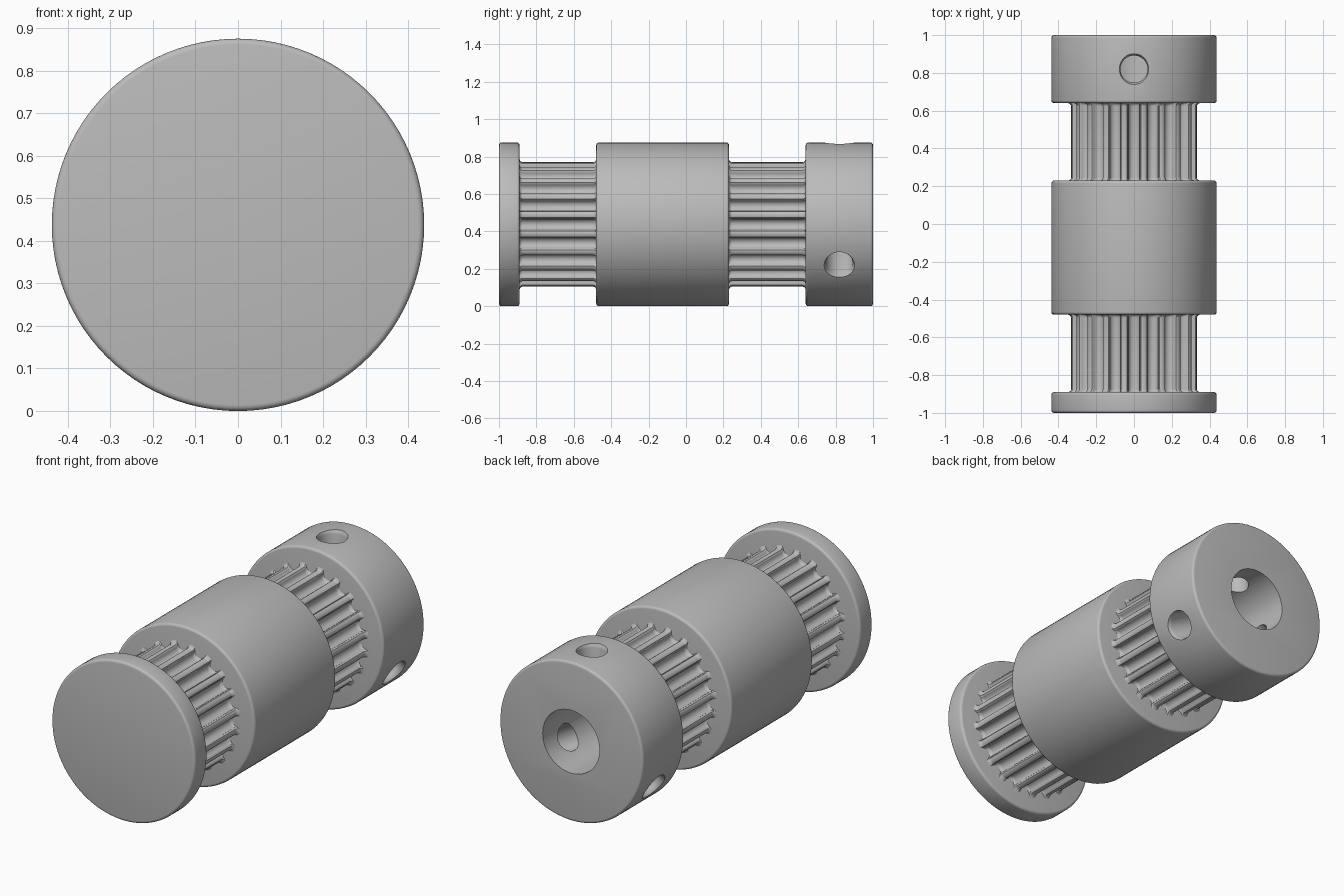
import bpy, bmesh, math
from mathutils import Matrix, Vector

R = 0.4375           # flange radius, also the height of the axis
TEETH = 20
TIP, FLOOR, GROOVE = 0.333, 0.292, 0.03
BORE = 0.173
EDGE = 0.014

cube = bpy.data.objects.get("Cube")
if cube:
    bpy.data.objects.remove(cube, do_unlink=True)

metal = bpy.data.materials.new("light grey metal")
metal.use_nodes = True
colour = (0.5, 0.5, 0.5, 1)
metal.diffuse_color = colour
metal.node_tree.nodes["Principled BSDF"].inputs["Base Color"].default_value = colour


def circle(r, n=96):
    return [(r * math.sin(2 * math.pi * i / n), r * math.cos(2 * math.pi * i / n)) for i in range(n)]


def loft(name, sections, matrix=Matrix.Translation((0, 0, R))):
    """Closed solid through (y, outline) sections along the y axis."""
    bm = bmesh.new()
    rings = [[bm.verts.new((x, y, z)) for x, z in outline] for y, outline in sections]
    n = len(rings[0])
    for a, b in zip(rings, rings[1:]):
        for i in range(n):
            j = (i + 1) % n
            bm.faces.new((a[i], a[j], b[j], b[i]))
    bm.faces.new(rings[0])
    bm.faces.new(rings[-1])
    bmesh.ops.recalc_face_normals(bm, faces=bm.faces)
    bm.transform(matrix)
    mesh = bpy.data.meshes.new(name)
    bm.to_mesh(mesh)
    bm.free()
    mesh.materials.append(metal)
    obj = bpy.data.objects.new(name, mesh)
    bpy.context.collection.objects.link(obj)
    return obj


def drum(name, y0, y1):
    """Disc with rounded rims."""
    steps = [math.pi / 2 * k / 4 for k in range(5)]
    rim = [(EDGE * (1 - math.sin(a)), R - EDGE * (1 - math.cos(a))) for a in reversed(steps)]
    profile = [(y0 + d, r) for d, r in reversed(rim)][::-1]
    profile = sorted(profile) + sorted((y1 - d, r) for d, r in rim)
    return loft(name, [(y, circle(r)) for y, r in profile])


def tooth_outline():
    """Belt pulley outline: narrow lands between round-bottomed grooves."""
    shape = [(-0.044, TIP), (-0.036, TIP - 0.003), (-0.031, TIP - 0.012)]
    for k in range(9):
        a = math.pi * k / 8
        shape.append((-GROOVE * math.cos(a), FLOOR + GROOVE * (1 - math.sin(a))))
    shape += [(-x, r) for x, r in reversed(shape[:3])]
    points = []
    for t in range(TEETH):
        c, s = math.cos(2 * math.pi * t / TEETH), math.sin(2 * math.pi * t / TEETH)
        points += [(x * c + z * s, z * c - x * s) for x, z in shape]
    return points


def toothed_section(name, y0, y1):
    """Toothed barrel that flares slightly where it meets the flanges."""
    base = tooth_outline()
    flare = [(-0.01, 1.045), (0, 1.045), (0.004, 1.02), (0.009, 1.006), (0.016, 1)]
    ends = [(y0 + d, f) for d, f in flare] + [(y1 - d, f) for d, f in reversed(flare)]
    return loft(name, [(y, [(x * f, z * f) for x, z in base]) for y, f in ends])


def cut(obj, cutter):
    mod = obj.modifiers.new("cut", "BOOLEAN")
    mod.operation = "DIFFERENCE"
    mod.solver = "EXACT"
    mod.object = cutter
    bpy.context.view_layer.objects.active = obj
    bpy.ops.object.modifier_apply(modifier=mod.name)


# Main parts, front to back
front_flange = drum("front_flange", -1, -0.89)
front_teeth = toothed_section("front_teeth", -0.89, -0.48)
middle_drum = drum("middle_drum", -0.48, 0.23)
rear_teeth = toothed_section("rear_teeth", 0.23, 0.64)
rear_hub = drum("rear_hub", 0.64, 1)
parts = [front_flange, front_teeth, middle_drum, rear_teeth, rear_hub]

# Blind shaft bore from the back
bore = loft("bore_cutter", [(-0.3, circle(BORE, 64)), (1.1, circle(BORE, 64))])
for part in (middle_drum, rear_teeth, rear_hub):
    cut(part, bore)
cutters = [bore]

# Three radial set screw holes with softened mouths
hole_profile = [(0.05, 0.072), (0.415, 0.072), (0.425, 0.075), (0.44, 0.083), (0.48, 0.105)]
for k in range(3):
    place = (Matrix.Translation((0, 0.82, R)) @ Matrix.Rotation(math.radians(120 * k), 4, "Y")
             @ Matrix.Rotation(math.pi / 2, 4, "X"))
    hole = loft("screw_hole_cutter", [(y, circle(r, 40)) for y, r in hole_profile], place)
    cut(rear_hub, hole)
    cutters.append(hole)

for cutter in cutters:
    bpy.data.objects.remove(cutter, do_unlink=True)

# Smooth shading with crisp edges
bpy.ops.object.select_all(action="DESELECT")
for part in parts:
    part.select_set(True)
bpy.context.view_layer.objects.active = rear_hub
bpy.ops.object.shade_smooth_by_angle(angle=math.radians(30))
